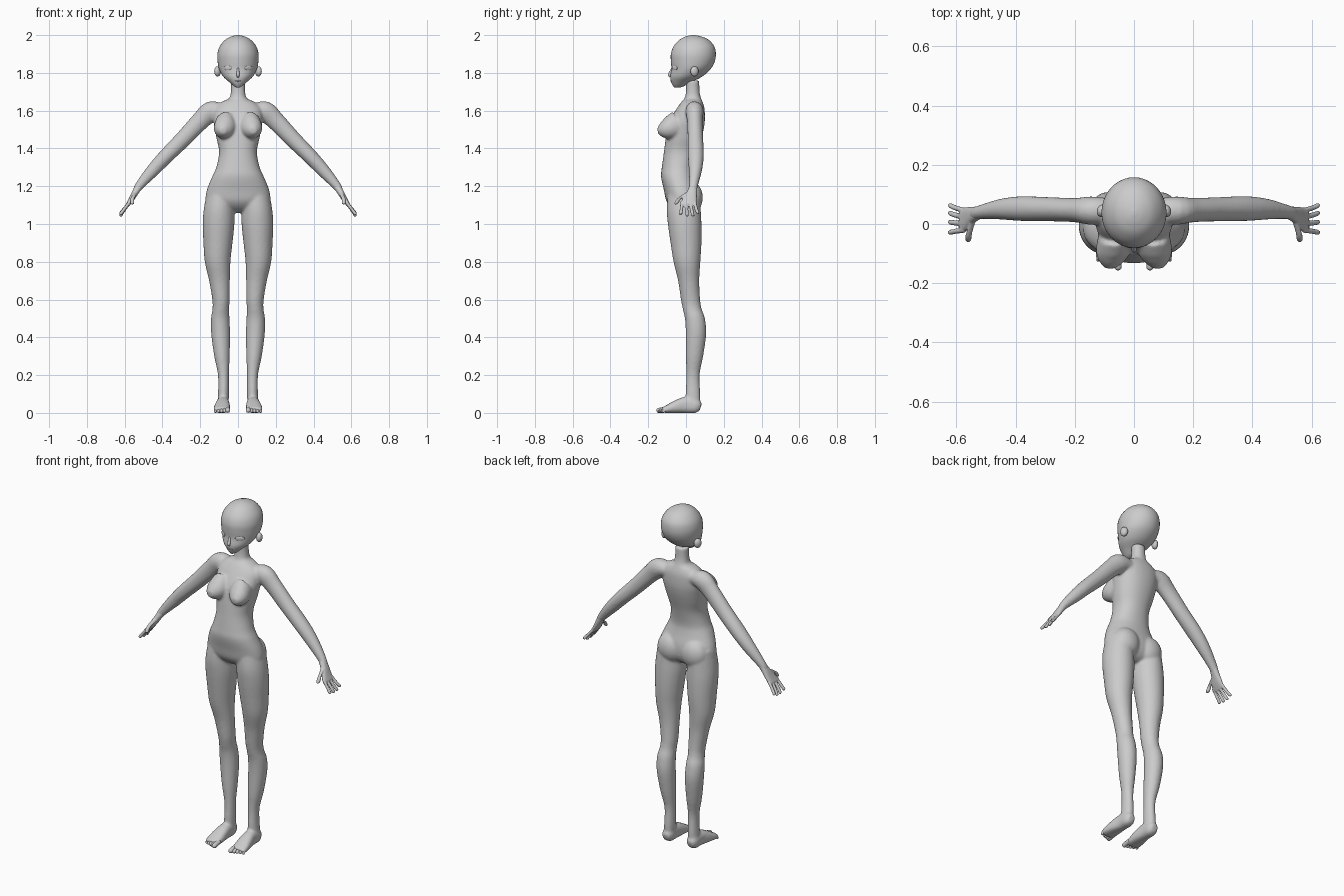
import bpy, bmesh, math
from mathutils import Vector, Matrix

cube = bpy.data.objects.get("Cube")
if cube:
    bpy.data.objects.remove(cube, do_unlink=True)


def material(name, rgb):
    m = bpy.data.materials.new(name)
    m.use_nodes = True
    m.diffuse_color = (*rgb, 1)
    m.node_tree.nodes["Principled BSDF"].inputs["Base Color"].default_value = (*rgb, 1)
    return m


GREY = material("plain_grey", (0.6, 0.6, 0.6))


def spline(rows, steps):
    """Catmull-Rom interpolation through rows of numbers."""
    rows = [Vector(r) for r in rows]
    out = []
    for i in range(len(rows) - 1):
        p0, p1, p2 = rows[max(i - 1, 0)], rows[i], rows[i + 1]
        p3 = rows[min(i + 2, len(rows) - 1)]
        for k in range(steps):
            t = k / steps
            out.append(0.5 * (2 * p1 + (p2 - p0) * t + (2 * p0 - 5 * p1 + 4 * p2 - p3) * t * t
                              + (3 * p1 - p0 - 3 * p2 + p3) * t ** 3))
    return out + [rows[-1]]


def loft(bm, rows, side=1, b=(0, 1, 0), axis=None, n=28, steps=4, power=1.0):
    """Tube through rows of x, y, z, radius across, radius along b."""
    pts = spline(rows, steps)
    b = Vector(b)
    rings = []
    for i, p in enumerate(pts):
        c = Vector(p[:3])
        t = Vector(pts[min(i + 1, len(pts) - 1)][:3]) - Vector(pts[max(i - 1, 0)][:3])
        a = b.cross(Vector(axis) if axis else t).normalized()
        ring = []
        for k in range(n):
            ang = 2 * math.pi * k / n
            u, v = [math.copysign(abs(f) ** power, f) for f in (math.cos(ang), math.sin(ang))]
            q = c + a * (u * max(p[3], 0.002)) + b * (v * max(p[4], 0.002))
            ring.append(bm.verts.new((q.x * side, q.y, q.z)))
        rings.append(ring)
    for r0, r1 in zip(rings, rings[1:]):
        for k in range(n):
            bm.faces.new((r0[k], r0[(k + 1) % n], r1[(k + 1) % n], r1[k]))
    bm.faces.new(rings[0])
    bm.faces.new(rings[-1])


def upright(bm, rows, **kw):
    """Tube of level rings from rows of z, half width, front y, back y."""
    loft(bm, [(0, (f + k) / 2, z, w, (k - f) / 2) for z, w, f, k in rows], axis=(0, 0, 1), **kw)


def ball(bm, loc, radii, turn=0.0):
    mat = Matrix.Translation(loc) @ Matrix.Rotation(turn, 4, "Z") @ Matrix.Diagonal((*radii, 1))
    bmesh.ops.create_uvsphere(bm, u_segments=24, v_segments=14, radius=1, matrix=mat)


def digit(bm, path, r, side):
    """Finger or toe with a rounded tip."""
    rows = [(*p, r, r) for p in path]
    tip = Vector(path[-1])
    d = (tip - Vector(path[-2])).normalized()
    rows += [(*(tip + d * r * 0.6), r * 0.8, r * 0.8), (*(tip + d * r), r * 0.2, r * 0.2)]
    b = (0, 1, 0) if abs(d.y) < 0.6 else (1, 0, 0)
    loft(bm, rows, side, b=b, n=10, steps=3)


def finish(bm, name):
    bmesh.ops.recalc_face_normals(bm, faces=bm.faces[:])
    me = bpy.data.meshes.new(name)
    bm.to_mesh(me)
    bm.free()
    me.materials.append(GREY)
    for p in me.polygons:
        p.use_smooth = True
    ob = bpy.data.objects.new(name, me)
    bpy.context.collection.objects.link(ob)
    return ob


def blend(ob, voxel, rounds):
    """Fuse the overlapping volumes into one soft skin."""
    m = ob.modifiers.new("fuse", "REMESH")
    m.mode, m.voxel_size, m.use_smooth_shade = "VOXEL", voxel, True
    s = ob.modifiers.new("soften", "SMOOTH")
    s.factor, s.iterations = 0.5, rounds


# Torso and neck
bm = bmesh.new()
upright(bm, [
    (1.76, .037, .0, .07), (1.70, .038, .0, .072), (1.665, .048, -.008, .08),
    (1.645, .09, -.025, .088), (1.61, .125, -.05, .098), (1.55, .13, -.085, .1),
    (1.50, .122, -.1, .093), (1.45, .113, -.108, .08), (1.38, .1, -.117, .06),
    (1.30, .115, -.128, .046), (1.25, .137, -.132, .052), (1.18, .165, -.117, .07),
    (1.12, .17, -.103, .07), (1.08, .13, -.07, .05), (1.06, .06, -.03, .02)],
    power=0.92, n=40)

for s in (1, -1):
    # Chest and seat
    loft(bm, [(.065, -.04, 1.53, .072, .056), (.07, -.09, 1.507, .06, .058),
              (.075, -.125, 1.498, .042, .043), (.08, -.15, 1.495, .017, .017)],
         s, b=(1, 0, 0))
    ball(bm, (.077 * s, .027, 1.14), (.08, .062, .085))
    # Arm
    loft(bm, [(.07, .045, 1.6, .03, .04), (.14, .045, 1.597, .054, .048),
              (.2, .047, 1.545, .049, .041), (.29, .05, 1.45, .044, .041),
              (.38, .052, 1.36, .04, .042), (.45, .05, 1.285, .035, .035),
              (.52, .04, 1.205, .024, .024), (.545, .032, 1.165, .016, .024)], s)
    # Leg
    loft(bm, [(.09, -.01, 1.17, .075, .085), (.1, -.012, 1.08, .081, .09),
              (.103, -.007, 1.0, .084, .089), (.106, 0, .9, .077, .082),
              (.108, .005, .8, .068, .071), (.098, .014, .7, .055, .056),
              (.09, .024, .6, .046, .051), (.091, .033, .55, .044, .05),
              (.094, .047, .5, .049, .053), (.092, .053, .42, .05, .054),
              (.085, .045, .3, .041, .046), (.077, .037, .2, .029, .035),
              (.077, .037, .1, .029, .039), (.08, .037, .04, .03, .038)],
         s, axis=(0, 0, -1))
    # Foot
    loft(bm, [(.08, .078, .03, .02, .018), (.08, .055, .036, .037, .032),
              (.08, 0, .042, .043, .034), (.083, -.05, .033, .034, .041),
              (.086, -.1, .02, .021, .044), (.086, -.125, .014, .014, .041)],
         s, b=(1, 0, 0), power=0.8)
blend(finish(bm, "body"), 0.007, 6)

for s, label in ((1, "left"), (-1, "right")):
    # Hand with four fingers and a thumb
    bm = bmesh.new()
    loft(bm, [(.52, .04, 1.205, .02, .021), (.545, .03, 1.165, .017, .028),
              (.565, .018, 1.13, .014, .039), (.585, .012, 1.1, .01, .042)], s, power=0.85)
    for root, tip, drop in ((.046, .062, .012), (.023, .036, 0), (.001, .006, 0), (-.021, -.028, .007)):
        digit(bm, [(.572, root, 1.118), (.602, (root + tip) / 2, 1.075 + drop / 2),
                   (.62, tip, 1.048 + drop)], .009, s)
    digit(bm, [(.545, .01, 1.165), (.558, -.035, 1.135), (.56, -.05, 1.112)], .011, s)
    blend(finish(bm, label + "_hand"), 0.004, 2)

    # Toes, the inner one largest
    bm = bmesh.new()
    for i in range(5):
        r = .013 if i == 0 else .01 - .0006 * i
        x = .054 + .0165 * i
        digit(bm, [(x, -.1, .02), (x, -.125 + .004 * i, .017), (x, -.144 + .006 * i, r)], r, s)
    finish(bm, label + "_toes")

    # Ear
    bm = bmesh.new()
    ball(bm, (.108 * s, .045, 1.808), (.017, .022, .027), .4 * s)
    finish(bm, label + "_ear")

    # Closed eyelid
    bm = bmesh.new()
    ball(bm, (.055 * s, -.06, 1.826), (.026, .004, .012), .6 * s)
    finish(bm, label + "_eyelid")

# Head
bm = bmesh.new()
upright(bm, [
    (1.722, .008, -.06, -.035), (1.73, .022, -.068, -.01), (1.75, .045, -.078, .025),
    (1.78, .078, -.083, .085), (1.82, .1, -.077, .13), (1.86, .108, -.08, .152),
    (1.9, .109, -.08, .158), (1.94, .097, -.066, .15), (1.975, .068, -.035, .12),
    (1.993, .035, 0, .08), (2.0, .006, .03, .045)], n=40, steps=5)
finish(bm, "head")

# Nose and lips
bm = bmesh.new()
loft(bm, [(0, -.074, 1.825, .004, .005), (0, -.083, 1.8, .008, .008),
          (0, -.087, 1.788, .009, .009), (0, -.082, 1.778, .004, .005)], b=(1, 0, 0), n=14)
finish(bm, "nose")
bm = bmesh.new()
ball(bm, (0, -.078, 1.757), (.017, .005, .004))
finish(bm, "lips")
